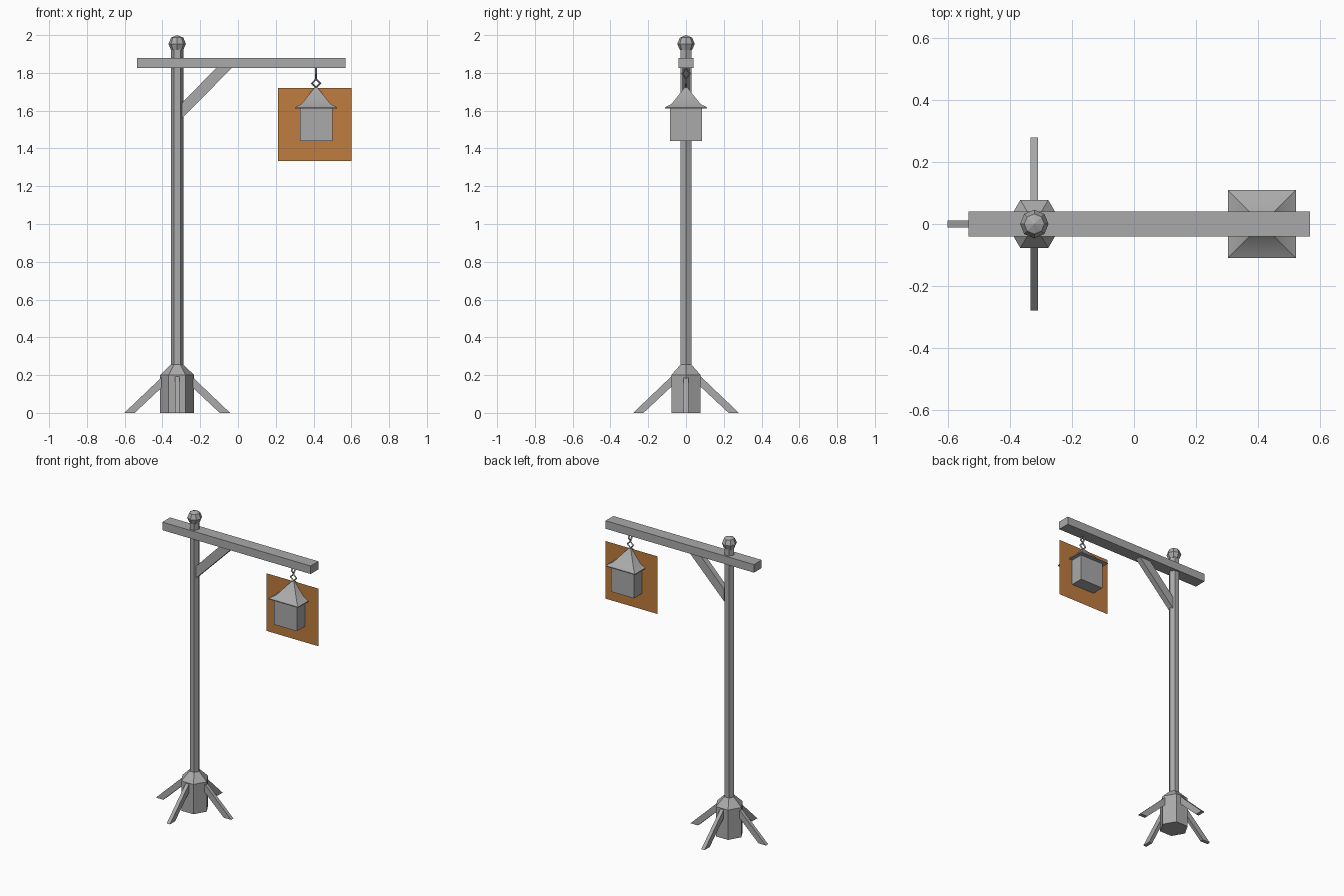
import bpy, bmesh, math
from mathutils import Vector, Matrix

if "Cube" in bpy.data.objects:
    bpy.data.objects.remove(bpy.data.objects["Cube"])

POST_X = -0.322   # post axis
LAMP_X = 0.413    # lantern axis


def material(name, rgb):
    m = bpy.data.materials.new(name)
    m.diffuse_color = (*rgb, 1)
    m.use_nodes = True
    m.node_tree.nodes["Principled BSDF"].inputs["Base Color"].default_value = m.diffuse_color
    return m


GREY = material("weathered grey", (0.40, 0.40, 0.40))
AMBER = material("amber glow", (0.52, 0.20, 0.05))


def finish(bm, name, mat=GREY, closed=True):
    if closed:
        bmesh.ops.recalc_face_normals(bm, faces=bm.faces[:])
    me = bpy.data.meshes.new(name)
    bm.to_mesh(me)
    bm.free()
    me.materials.append(mat)
    ob = bpy.data.objects.new(name, me)
    bpy.context.collection.objects.link(ob)
    return ob


def box(name, x0, x1, y0, y1, z0, z1):
    bm = bmesh.new()
    bmesh.ops.create_cube(bm, size=1)
    bmesh.ops.scale(bm, verts=bm.verts, vec=(x1 - x0, y1 - y0, z1 - z0))
    bmesh.ops.translate(bm, verts=bm.verts,
                        vec=((x0 + x1) / 2, (y0 + y1) / 2, (z0 + z1) / 2))
    return finish(bm, name)


def stack(name, cx, sides, profile, turn=0.0):
    """Polygonal rings of (radius, z) joined upward and capped."""
    bm = bmesh.new()
    rings = []
    for r, z in profile:
        rings.append([bm.verts.new((cx + r * math.cos(turn + math.tau * i / sides),
                                    r * math.sin(turn + math.tau * i / sides), z))
                      for i in range(sides)])
    for a, b in zip(rings, rings[1:]):
        for i in range(sides):
            j = (i + 1) % sides
            bm.faces.new((a[i], a[j], b[j], b[i]))
    bm.faces.new(rings[0])
    bm.faces.new(rings[-1])
    return finish(bm, name)


def slab(name, points, half, angle=0.0):
    """Side profile of (distance, z) from the post axis, given thickness, turned about it."""
    bm = bmesh.new()
    face = bm.faces.new([bm.verts.new((x, -half, z)) for x, z in points])
    new = bmesh.ops.extrude_face_region(bm, geom=[face])["geom"]
    bmesh.ops.translate(bm, verts=[v for v in new if isinstance(v, bmesh.types.BMVert)],
                        vec=(0, 2 * half, 0))
    bm.transform(Matrix.Translation((POST_X, 0, 0)) @ Matrix.Rotation(angle, 4, "Z"))
    return finish(bm, name)


def link(name, z, half_w, half_h, wire, angle):
    """Diamond chain link of square wire, standing upright."""
    bm = bmesh.new()
    rings = []
    for i in range(4):
        c, s = math.cos(i * math.pi / 2), math.sin(i * math.pi / 2)
        rings.append([bm.verts.new((c * (half_w + d), y, s * (half_h + d)))
                      for d, y in ((wire, 0), (0, wire), (-wire, 0), (0, -wire))])
    for i in range(4):
        a, b = rings[i], rings[(i + 1) % 4]
        for k in range(4):
            n = (k + 1) % 4
            bm.faces.new((a[k], b[k], b[n], a[n]))
    bm.transform(Matrix.Translation((LAMP_X, 0, z)) @ Matrix.Rotation(angle, 4, "Z"))
    return finish(bm, name)


# Hexagonal foot tapering into the post
stack("base", POST_X, 6, [(0.09, 0), (0.09, 0.2), (0.034, 0.255)])
stack("post", POST_X, 6, [(0.033, 0.24), (0.033, 1.93)])

# Four slanted legs around the foot
for i in range(4):
    slab(f"leg_{i + 1}", [(0.28, 0), (0.225, 0), (0.065, 0.15), (0.065, 0.205)],
         0.012, i * math.pi / 2)

# Faceted ball on top
bm = bmesh.new()
bmesh.ops.create_uvsphere(bm, u_segments=8, v_segments=4, radius=0.046)
bmesh.ops.translate(bm, verts=bm.verts, vec=(POST_X, 0, 1.954))
finish(bm, "finial")

# Cross beam and diagonal brace
box("beam", -0.534, 0.569, -0.041, 0.041, 1.826, 1.88)
slab("brace", [(0.025, 1.56), (0.025, 1.64), (0.21, 1.83), (0.294, 1.83)], 0.019)

# Chain of two crossed links
link("upper_link", 1.797, 0.020, 0.027, 0.006, math.pi / 2)
link("lower_link", 1.745, 0.022, 0.022, 0.006, 0)

# Lantern body and flared roof
box("lantern_body", LAMP_X - 0.086, LAMP_X + 0.086, -0.086, 0.086, 1.44, 1.62)
R2 = math.sqrt(2)
roof = stack("lantern_roof", LAMP_X, 4,
             [(0.11 * R2, 1.612), (0.11 * R2, 1.618), (0.075 * R2, 1.637),
              (0.008 * R2, 1.722)], math.pi / 4)
bpy.context.view_layer.objects.active = roof
roof.select_set(True)
bpy.ops.object.shade_smooth_by_angle(angle=math.radians(30))

# Flat glow panel through the lantern
bm = bmesh.new()
bm.faces.new([bm.verts.new(p) for p in ((0.212, 0, 1.333), (0.6, 0, 1.333),
                                        (0.6, 0, 1.72), (0.212, 0, 1.72))])
finish(bm, "glow_panel", AMBER, closed=False)
